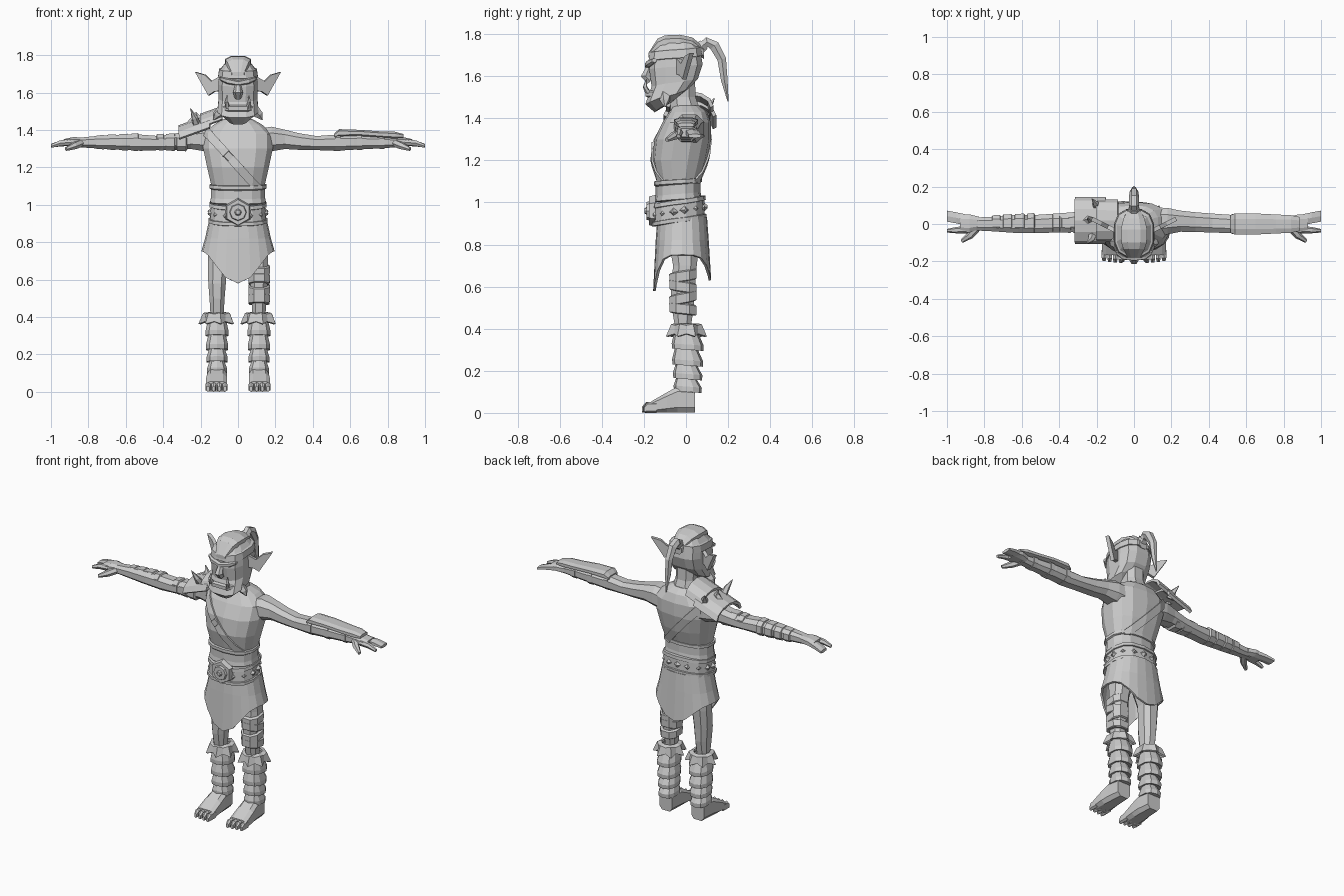
import bpy, bmesh, math
from mathutils import Vector, Matrix

grey = bpy.data.materials.new("plain_grey")
grey.diffuse_color = (0.6, 0.6, 0.6, 1)


def finish(name, bm, thick=0):
    bmesh.ops.recalc_face_normals(bm, faces=bm.faces)
    me = bpy.data.meshes.new(name)
    bm.to_mesh(me)
    bm.free()
    me.materials.append(grey)
    ob = bpy.data.objects.new(name, me)
    bpy.context.collection.objects.link(ob)
    if thick:
        m = ob.modifiers.new("thickness", 'SOLIDIFY')
        m.thickness, m.offset = thick, 0
    return ob


def skin(name, rings, cap=True, closed=True, thick=0):
    """Join rings of points with quads."""
    bm = bmesh.new()
    vs = [[bm.verts.new(p) for p in r] for r in rings]
    n = len(vs[0])
    for a, b in zip(vs, vs[1:]):
        for i in range(n if closed else n - 1):
            j = (i + 1) % n
            bm.faces.new((a[i], a[j], b[j], b[i]))
    if cap:
        bm.faces.new(vs[0])
        bm.faces.new(vs[-1])
    return finish(name, bm, thick)


def loft(name, rows, n=10, axis='Z', k=0.8, cap=True):
    """Rows: position on axis, two centre values, two radii, optional tilt."""
    rings = []
    for row in rows:
        t, a, b, ra, rb = row[:5]
        tilt = row[5] if len(row) > 5 else 0
        ring = []
        for i in range(n):
            w = 2 * math.pi * (i + 0.5) / n
            c, s = math.cos(w), math.sin(w)
            u = a + ra * math.copysign(abs(c) ** k, c)
            v = b + rb * math.copysign(abs(s) ** k, s)
            ring.append({'Z': (u, v, t + tilt * s), 'X': (t, u, v), 'Y': (u, t, v)}[axis])
        rings.append(ring)
    return skin(name, rings, cap)


def tube(name, pts, radii, n=6):
    pts = [Vector(p) for p in pts]
    rings = []
    for i, p in enumerate(pts):
        d = (pts[min(i + 1, len(pts) - 1)] - pts[max(i - 1, 0)]).normalized()
        side = d.cross(Vector((0, 0, 1)) if abs(d.z) < 0.9 else Vector((0, 1, 0))).normalized()
        up = side.cross(d)
        rings.append([p + radii[i] * (side * math.cos(2 * math.pi * j / n) + up * math.sin(2 * math.pi * j / n))
                      for j in range(n)])
    return skin(name, rings)


def disc(name, loc, r1, r2, depth, n, direction):
    bm = bmesh.new()
    rot = Vector(direction).to_track_quat('Z', 'Y').to_matrix().to_4x4()
    bmesh.ops.create_cone(bm, cap_ends=True, segments=n, radius1=r1, radius2=r2, depth=depth,
                          matrix=Matrix.Translation(loc) @ rot)
    return finish(name, bm)


# Torso and neck
torso = loft("torso", [(.86, 0, -.02, .13, .1), (1.0, 0, -.03, .138, .1), (1.1, 0, -.035, .145, .102),
                       (1.2, 0, -.03, .168, .13), (1.3, 0, -.015, .19, .135), (1.38, 0, .003, .19, .115),
                       (1.43, 0, .01, .13, .09), (1.46, 0, .0, .075, .065)], 14)
loft("neck", [(1.42, 0, .0, .08, .078), (1.5, 0, -.015, .065, .065), (1.62, 0, -.02, .065, .065)], 8)

# Diagonal strap: a slice of the torso, thickened
bm = bmesh.new()
bm.from_mesh(torso.data)
mid, nor = Vector((-.05, 0, 1.26)), Vector((.74, 0, .67)).normalized()
for s in (-1, 1):
    bmesh.ops.bisect_plane(bm, geom=bm.verts[:] + bm.edges[:] + bm.faces[:], plane_co=mid + nor * .022 * s,
                           plane_no=nor * s, clear_outer=True)
bmesh.ops.bisect_plane(bm, geom=bm.verts[:] + bm.edges[:] + bm.faces[:], plane_co=(0, 0, 1.09),
                       plane_no=(0, 0, -1), clear_outer=True)
finish("chest_strap", bm, .018)
disc("strap_buckle", (-.05, -.155, 1.26), .032, .026, .02, 4, (0, -1, 0))

# Waist wrap, belt, buckle and studs
loft("waist_wrap", [(1.01, 0, -.038, .145, .105, .01), (1.015, 0, -.038, .152, .112, .01),
                    (1.04, 0, -.038, .147, .107, .01), (1.085, 0, -.038, .147, .107, .01),
                    (1.09, 0, -.038, .156, .114, .008), (1.108, 0, -.038, .156, .114, .008),
                    (1.11, 0, -.038, .14, .1, .008)], 14)
loft("belt", [(.905, 0, -.033, .15, .12, .02), (.907, 0, -.033, .16, .13, .02), (.925, 0, -.033, .16, .13, .02),
              (.927, 0, -.033, .152, .122, .02), (.99, 0, -.033, .148, .12, .02),
              (.992, 0, -.033, .156, .127, .02), (1.012, 0, -.033, .154, .125, .02), (1.013, 0, -.033, .13, .1, .02)], 14)
for i in range(14):
    w = -math.pi / 2 + 2 * math.pi * i / 14
    if i:
        d = Vector((math.cos(w), math.sin(w), 0))
        disc("belt_stud", (.153 * d.x, -.033 + .124 * d.y, .959 + .02 * d.y), .028, .006, .024, 4, d)
for r1, r2, y, t, n in ((.076, .068, -.16, .03, 6), (.05, .042, -.175, .025, 8), (.026, .012, -.187, .02, 8)):
    disc("belt_buckle", (0, y, .96), r1, r2, t, n, (0, -1, 0))

# Skirt with pointed front and back hems
rows = []
for z, rx, ry in ((.93, .146, .112), (.82, .17, .12), (0, .19, .132)):
    ring = []
    for i in range(20):
        c, s = math.cos(math.pi * i / 10), math.sin(math.pi * i / 10)
        hem = .75 - (.17 * s ** 4 if s < 0 else .12 * s ** 4)
        ring.append((rx * math.copysign(abs(c) ** .9, c), -.018 + ry * math.copysign(abs(s) ** .8, s), z or hem))
    rows.append(ring)
skin("skirt", rows, cap=False, thick=.012)

# Head, brow, nose, tusks
loft("head", [(1.462, 0, -.097, .055, .053, .035), (1.505, 0, -.088, .112, .108, .04),
              (1.57, 0, -.053, .106, .113, .02), (1.645, 0, -.048, .108, .13, .012),
              (1.72, 0, -.05, .1, .12, .01), (1.765, 0, -.045, .065, .08)], 12, k=.7)
loft("head_band", [(1.682, 0, -.05, .1, .12, .012), (1.686, 0, -.05, .109, .131, .012),
                   (1.725, 0, -.05, .103, .125, .012), (1.73, 0, -.05, .09, .11, .012)], 12, k=.7)
loft("brow", [(-.095, -.15, 1.675, .012, .01), (-.06, -.172, 1.662, .018, .016), (0, -.178, 1.65, .02, .014),
              (.06, -.172, 1.662, .018, .016), (.095, -.15, 1.675, .012, .01)], 6, 'X')
tube("nose", [(0, -.172, 1.65), (0, -.192, 1.6), (0, -.17, 1.575)], (.014, .026, .02), 6)
loft("lower_lip", [(-.085, -.14, 1.515, .014, .014), (-.05, -.178, 1.515, .016, .018), (.05, -.178, 1.515, .016, .018),
                   (.085, -.14, 1.515, .014, .014)], 6, 'X')
for s in (-1, 1):
    tube("tusk", [(s * .055, -.18, 1.52), (s * .062, -.195, 1.55), (s * .058, -.188, 1.585)], (.013, .011, .002), 5)
    tube("jaw_point", [(s * .08, -.1, 1.51), (s * .115, -.1, 1.48), (s * .13, -.1, 1.455)], (.035, .022, .003), 5)
    # Ear: swept back leaf shape
    bm = bmesh.new()
    outline = ((.09, 1.61), (.125, 1.605), (.155, 1.585), (.18, 1.63), (.2, 1.665), (.225, 1.71),
               (.175, 1.695), (.14, 1.66), (.09, 1.69))
    bm.faces.new([bm.verts.new((s * x, -.04 + (x - .09) * .5, z)) for x, z in outline])
    finish("ear", bm, .022)

# Hair crest and ponytail
loft("hair_crest", [(-.178, 0, 1.7, .035, .012), (-.135, 0, 1.745, .06, .035), (-.1, 0, 1.76, .072, .036),
                    (-.03, 0, 1.763, .075, .036), (.03, 0, 1.75, .06, .036), (.085, 0, 1.71, .03, .03)], 8, 'Y')
tube("hair_tie", [(0, .055, 1.725), (0, .085, 1.75)], (.034, .03), 6)
tube("ponytail", [(0, .06, 1.73), (0, .1, 1.762), (0, .135, 1.745), (0, .17, 1.68), (0, .182, 1.58), (0, .2, 1.48)],
     (.02, .027, .028, .024, .018, .003))

for s in (-1, 1):
    # Arm
    loft("arm", [(s * x, y, z, a, b) for x, y, z, a, b in (
        (.1, .01, 1.34, .085, .07), (.18, .015, 1.352, .075, .07), (.25, .015, 1.35, .06, .055),
        (.33, .01, 1.338, .056, .047), (.42, .005, 1.33, .054, .04), (.52, .0, 1.332, .052, .046),
        (.62, .0, 1.335, .052, .043), (.75, .0, 1.335, .042, .036), (.86, .0, 1.333, .036, .026))], 8, 'X')
    # Hand, fingers and thumb
    loft("palm", [(s * .83, .005, 1.335, .036, .026), (s * .88, .003, 1.338, .052, .026),
                  (s * .93, .004, 1.333, .05, .02)], 8, 'X')
    loft("wide_fingers", [(s * .9, .022, 1.335, .033, .02), (s * .95, .033, 1.328, .033, .016),
                          (s * 1.0, .042, 1.316, .033, .01)], 6, 'X')
    tube("front_finger", [(s * .89, -.03, 1.335), (s * .95, -.033, 1.33), (s * .998, -.036, 1.314)], (.02, .017, .01))
    tube("thumb", [(s * .84, -.02, 1.33), (s * .875, -.06, 1.315), (s * .92, -.092, 1.297)], (.022, .02, .01))
    # Leg
    loft("leg", [(.86, s * .08, -.01, .08, .085), (.7, s * .108, -.005, .056, .06), (.58, s * .112, -.015, .05, .06),
                 (.5, s * .112, -.015, .043, .056), (.42, s * .112, -.015, .038, .042),
                 (.1, s * .112, 0, .04, .045)], 8)
    # Layered shin wraps
    rows = []
    for top, bot, r in ((.385, .3, .064), (.305, .225, .062), (.23, .16, .058), (.165, .1, .055)):
        rows += [(top, s * .112, .0, r - .014, r - .008), (bot + .025, s * .112, .008, r, r + .012, -.006),
                 (bot, s * .112, .008, r, r + .01, -.006)]
    loft("shin_wrap", rows, 10)
    # Pointed cuff under the knee
    rings = []
    for r0, r1, z0, z1 in ((.045, .045, .42, .42), (.066, .07, .412, .418), (.066, .094, .375, .362)):
        rings.append([(s * .112 + (r1 if i % 2 else r0) * math.cos(math.pi * i / 7),
                       .002 + (r1 if i % 2 else r0) * math.sin(math.pi * i / 7), z1 if i % 2 else z0) for i in range(14)])
    skin("fur_cuff", rings, cap=False, thick=.012)
    # Foot and toes
    loft("foot", [(.043, s * .112, .06, .046, .06), (-.04, s * .112, .064, .054, .064), (-.09, s * .114, .05, .058, .05),
                  (-.165, s * .115, .028, .06, .028)], 8, 'Y', .55)
    for i in range(4):
        x = s * (.07 + i * .03)
        loft("toe", [(-.14, x, .026, .014, .026), (-.19 + .003 * i, x, .026, .014, .026),
                     (-.208 + .003 * i, x, .016, .009, .014)], 6, 'Y', .6)

# Wraps on one thigh
for z, tilt in ((.65, .012), (.6, -.012), (.545, .015), (.495, -.008)):
    loft("thigh_wrap", [(z - .026, .113, -.015, .055, .062, tilt), (z - .022, .113, -.015, .06, .068, tilt),
                        (z + .02, .113, -.015, .062, .069, tilt), (z + .026, .113, -.015, .05, .06, tilt)], 8)

# Wraps on one arm
for x, w, r in ((.3, .03, .058), (.36, .028, .056), (.415, .022, .054), (.55, .022, .057), (.61, .03, .054),
                (.675, .028, .051), (.735, .025, .047)):
    loft("arm_wrap", [(-x + d * w, 0.005, 1.335, r - e, r - .006 - e)
                      for d, e in ((-1, .012), (-.85, .003), (.7, 0), (1, .012))], 8, 'X')

# Bracer on the other arm
loft("bracer_plate", [(.515, 0, 1.37, .05, .012), (.54, 0, 1.384, .06, .022), (.65, 0, 1.384, .06, .018),
                      (.76, 0, 1.376, .054, .018), (.84, 0, 1.372, .05, .02), (.885, 0, 1.367, .04, .012)], 8, 'X')
for x, r in ((.535, .056), (.65, .053), (.77, .045)):
    loft("bracer_strap", [(x - .014, 0, 1.336, r, r - .006), (x + .014, 0, 1.336, r, r - .006)], 8, 'X')

# Curved shoulder guard in two layers, with spikes
for x0, x1, lift, ry in ((.315, .15, 0, .118), (.2, .085, .02, .105)):
    skin("shoulder_guard", [[(-x, .018 + ry * math.cos(math.pi * j / 6),
                              1.35 + lift + (.32 - x) * .36 + .065 * math.sin(math.pi * j / 6)) for j in range(7)]
                            for x in (x0, (x0 + x1) / 2, x1)], cap=False, closed=False, thick=.018)
for base, bend, tip in (((-.22, -.055, 1.42), (-.23, -.085, 1.465), (-.255, -.105, 1.515)),
                        ((-.25, .02, 1.43), (-.235, .025, 1.465), (-.25, .03, 1.5)),
                        ((-.2, .085, 1.42), (-.205, .11, 1.46), (-.225, .135, 1.495))):
    tube("guard_spike", [base, bend, tip], (.026, .017, .002), 5)
